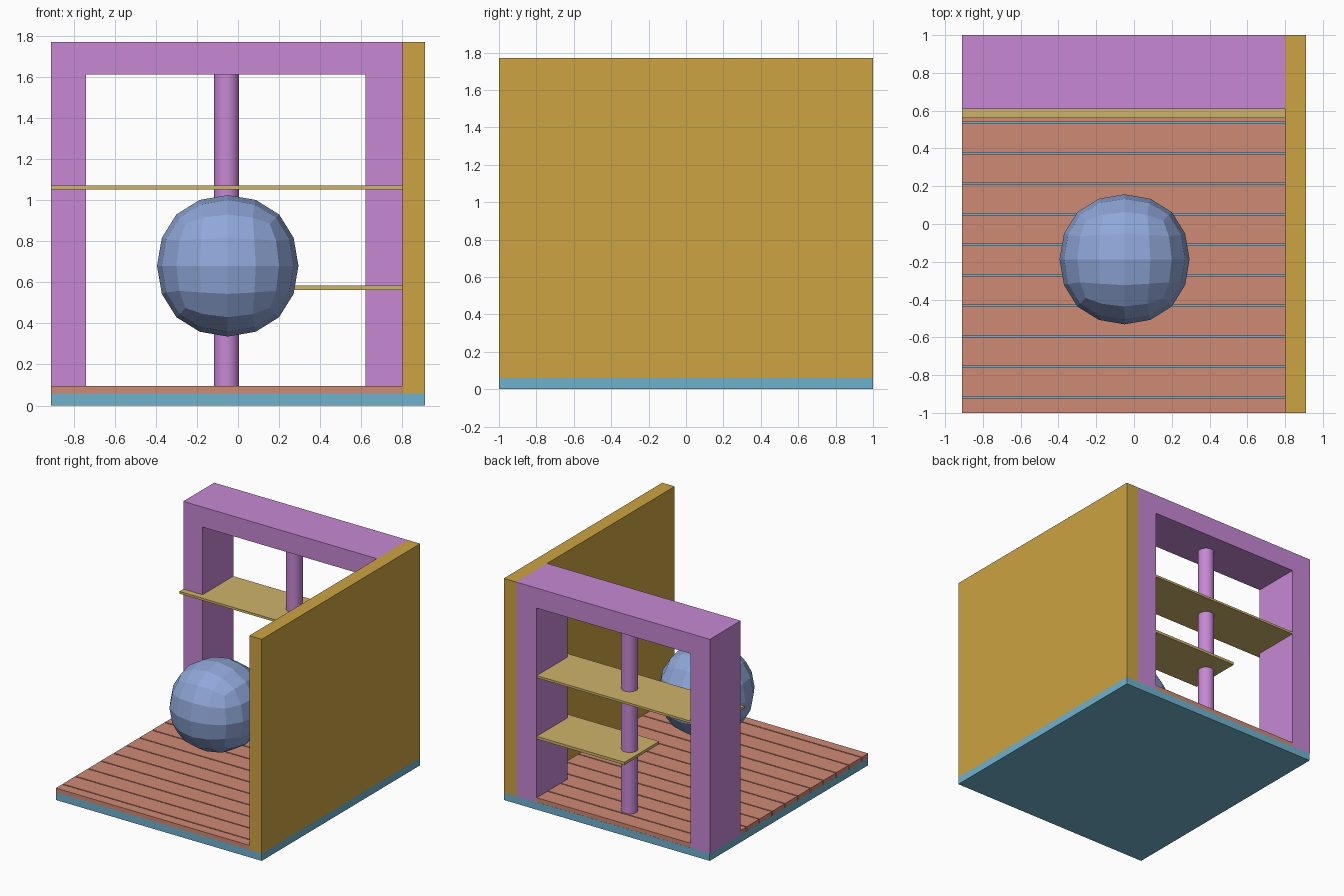
import bpy, bmesh
from mathutils import Vector

if "Cube" in bpy.data.objects:
    bpy.data.objects.remove(bpy.data.objects["Cube"])


def material(name, rgb):
    m = bpy.data.materials.new(name)
    lin = [(c / 255 / 12.92) if c < 11 else ((c / 255 + 0.055) / 1.055) ** 2.4 for c in rgb]
    m.diffuse_color = (*lin, 1)
    m.use_nodes = True
    m.node_tree.nodes["Principled BSDF"].inputs["Base Color"].default_value = m.diffuse_color
    return m


PURPLE = material("purple", (199, 136, 212))
GOLD = material("gold", (204, 163, 66))
BLUE = material("light blue", (112, 178, 205))
SALMON = material("salmon", (207, 138, 117))
TAN = material("tan", (206, 179, 106))
STEEL = material("soft blue", (143, 167, 216))


def finish(name, bm, mat):
    mesh = bpy.data.meshes.new(name)
    bmesh.ops.recalc_face_normals(bm, faces=bm.faces[:])
    bm.to_mesh(mesh)
    bm.free()
    mesh.materials.append(mat)
    ob = bpy.data.objects.new(name, mesh)
    bpy.context.collection.objects.link(ob)
    return ob


def box(name, x, y, z, mat):
    bm = bmesh.new()
    bmesh.ops.create_cube(bm, size=1)
    for v in bm.verts:
        v.co = Vector([r[0] if c < 0 else r[1] for c, r in zip(v.co, (x, y, z))])
    return finish(name, bm, mat)


LEFT, RIGHT, WALL = -0.91, 0.91, 0.80
BASE, FLOOR, TOP = 0.06, 0.095, 1.77

# foundation slab and side wall
box("foundation", (LEFT, RIGHT), (-1, 1), (0, BASE), BLUE)
box("side_wall", (WALL, RIGHT), (-1, 1), (BASE, TOP), GOLD)

# floor planks with narrow gaps
pitch, gap = 0.1615, 0.009
seams = [-0.917 + pitch * i for i in range(12)]
starts = [-1] + [s + gap / 2 for s in seams]
ends = [s - gap / 2 for s in seams] + [0.999]
for i, (a, b) in enumerate(zip(starts, ends)):
    box(f"floor_plank_{i + 1}", (LEFT, WALL), (a, b), (BASE, FLOOR), SALMON)

# back frame: an upside-down U profile pushed back
outline = [(LEFT, BASE), (LEFT, TOP), (WALL, TOP), (WALL, BASE),
           (0.62, BASE), (0.62, 1.61), (-0.74, 1.61), (-0.74, BASE)]
bm = bmesh.new()
face = bm.faces.new([bm.verts.new((x - (0.001 if x == LEFT else 0), 0.61, z)) for x, z in outline])
ext = bmesh.ops.extrude_face_region(bm, geom=[face])
bmesh.ops.translate(bm, vec=(0, 0.39, 0),
                    verts=[g for g in ext["geom"] if isinstance(g, bmesh.types.BMVert)])
finish("back_frame", bm, PURPLE)

# round post in the middle of the frame
bpy.ops.mesh.primitive_cylinder_add(vertices=32, radius=0.061, depth=1.61 - BASE,
                                    location=(-0.055, 0.79, (1.61 + BASE) / 2))
post = bpy.context.object
post.name = "centre_post"
post.data.materials.append(PURPLE)
bpy.ops.object.shade_smooth_by_angle()

# shelves
box("upper_shelf", (LEFT, WALL), (0.56, 0.998), (1.052, 1.07), TAN)
box("lower_shelf", (-0.155, WALL), (0.56, 0.998), (0.563, 0.585), TAN)

# faceted ball: a cube rounded by subdivision
bm = bmesh.new()
bmesh.ops.create_cube(bm, size=0.82)
ball = finish("faceted_ball", bm, STEEL)
ball.location = (-0.05, -0.187, 0.68)
sub = ball.modifiers.new("round", 'SUBSURF')
sub.levels = sub.render_levels = 2
